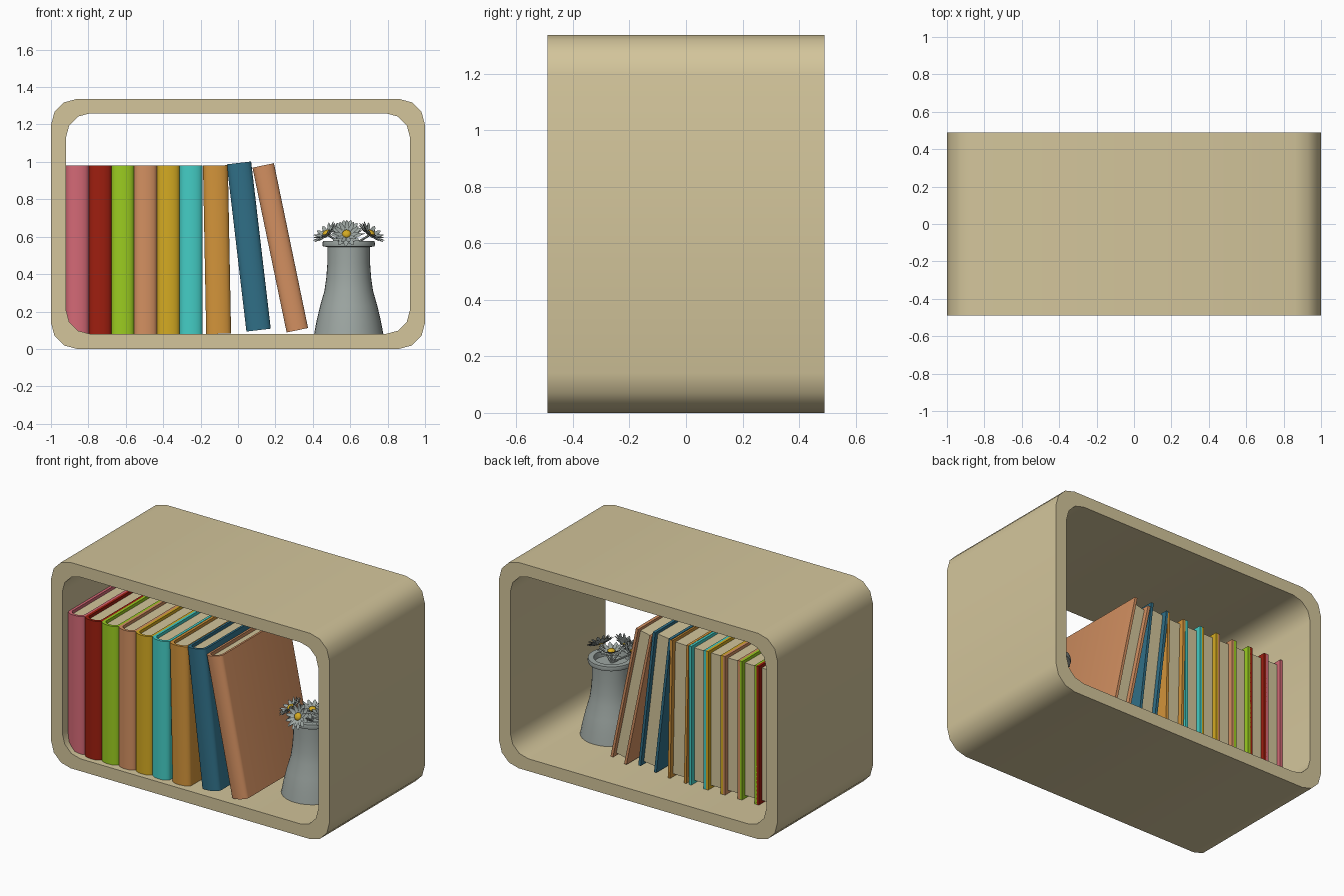
import bpy, bmesh, math
from mathutils import Matrix, Vector

if "Cube" in bpy.data.objects:
    bpy.data.objects.remove(bpy.data.objects["Cube"])


def material(name, rgb):
    lin = [((c / 255 + 0.055) / 1.055) ** 2.4 if c > 10 else c / 255 / 12.92 for c in rgb]
    m = bpy.data.materials.new(name)
    m.diffuse_color = (*lin, 1)
    m.use_nodes = True
    m.node_tree.nodes["Principled BSDF"].inputs["Base Color"].default_value = m.diffuse_color
    return m


MATS = {n: material(n, c) for n, c in {
    "light_wood": (211, 197, 155), "pink": (212, 105, 118), "dark_red": (158, 30, 15),
    "lime": (155, 204, 32), "copper": (211, 144, 97), "gold": (212, 170, 34),
    "turquoise": (68, 205, 197), "amber": (211, 148, 58), "deep_blue": (48, 111, 135),
    "grey": (157, 166, 162)}.items()}


def finish(bm, name, mats, angle=40):
    bmesh.ops.recalc_face_normals(bm, faces=bm.faces)
    me = bpy.data.meshes.new(name)
    bm.to_mesh(me)
    bm.free()
    for m in mats:
        me.materials.append(MATS[m])
    for p in me.polygons:
        p.use_smooth = True
    me.set_sharp_from_angle(angle=math.radians(angle))
    ob = bpy.data.objects.new(name, me)
    bpy.context.collection.objects.link(ob)
    return ob


def thick_strip(bm, outer, inner, to3d, a, b, closed):
    """Wall between two matching 2D outlines, extruded from a to b."""
    rows = [[bm.verts.new(to3d(p, t)) for p in line]
            for line, t in ((outer, a), (outer, b), (inner, b), (inner, a))]
    n = len(outer)
    for i in range(n if closed else n - 1):
        j = (i + 1) % n
        for k in range(4):
            r, s = rows[k], rows[(k + 1) % 4]
            bm.faces.new((r[i], r[j], s[j], s[i]))
    if not closed:
        bm.faces.new([r[0] for r in rows])
        bm.faces.new([r[-1] for r in rows])


# Shelf frame: rounded rectangular tube
def rounded_rect(x, z0, z1, r, seg=3):
    pts = []
    for k, (cx, cz) in enumerate(((x - r, z1 - r), (r - x, z1 - r), (r - x, z0 + r), (x - r, z0 + r))):
        for i in range(seg + 1):
            t = math.pi / 2 * (k + i / seg)
            pts.append((cx + r * math.cos(t), cz + r * math.sin(t)))
    return pts


bm = bmesh.new()
thick_strip(bm, rounded_rect(1, 0, 1.337, 0.14), rounded_rect(0.92, 0.08, 1.26, 0.13),
            lambda p, t: (p[0], t, p[1]), -0.49, 0.49, True)
finish(bm, "shelf_frame", ["light_wood"])


# Books: U-shaped cover with rounded spine, plus a recessed page block
def book(name, color, x, z, w, lean=0.0, h=0.9):
    bm = bmesh.new()

    def outline(inset):
        half = w / 2 - inset
        arc = []
        for i in range(9):
            t = math.pi * i / 8
            arc.append((w / 2 + half * math.cos(t), -0.425 + inset - 0.03 * math.sin(t)))
        return [(w / 2 + half, 0.24)] + arc + [(w / 2 - half, 0.24)]

    thick_strip(bm, outline(0), outline(0.017), lambda p, t: (*p, t), 0, h, False)
    cover_faces = len(bm.faces)
    pages = Matrix.LocRotScale(Vector((w / 2, -0.105, h / 2)), None,
                               Vector((w - 0.03, 0.63, h - 0.04)))
    bmesh.ops.create_cube(bm, size=1, matrix=pages)
    for i, f in enumerate(bm.faces):
        f.material_index = int(i >= cover_faces)
    ob = finish(bm, name, [color, "light_wood"])
    ob.location = (x, 0, z)
    ob.rotation_euler = (0, -math.radians(lean), 0)


for i, c in enumerate(("pink", "dark_red", "lime", "copper", "gold", "turquoise")):
    book(f"book_{c}", c, -0.92 + i * 0.1215, 0.08, 0.123)
book("book_amber", "amber", -0.17, 0.08, 0.133, 1.1)
book("book_deep_blue", "deep_blue", 0.045, 0.093, 0.131, 6.7)
book("book_copper_leaning", "copper", 0.26, 0.088, 0.117, 11.7)

# Vase: lathed profile
VX, VY = 0.592, -0.08
profile = [(0, 0.08), (0.185, 0.08), (0.172, 0.15), (0.153, 0.23), (0.13, 0.31), (0.12, 0.38),
           (0.114, 0.46), (0.114, 0.545), (0.138, 0.548), (0.141, 0.56), (0.138, 0.576),
           (0.105, 0.576), (0.1, 0.54), (0, 0.54)]
bm = bmesh.new()
vs = [bm.verts.new((r, 0, z)) for r, z in profile]
es = [bm.edges.new(p) for p in zip(vs, vs[1:])]
bmesh.ops.spin(bm, geom=vs + es, cent=(0, 0, 0), axis=(0, 0, 1), angle=2 * math.pi, steps=32)
bmesh.ops.remove_doubles(bm, verts=bm.verts, dist=1e-4)
finish(bm, "vase", ["grey"]).location = (VX, VY, 0)


# Daisies: two rings of cupped petals round a domed gold centre, with a stem
def daisy(name, offset, heading, tilt, size=0.085):
    bm = bmesh.new()
    for layer, (count, lift, scale) in enumerate(((13, 0.2, 1.0), (11, 0.5, 0.85))):
        for k in range(count):
            turn = Matrix.Rotation(2 * math.pi * (k + layer * 0.5) / count, 3, 'Z')
            s = size * scale
            rows = [[bm.verts.new(turn @ Vector((r * s, side * wd * s, lift * r * r * s + abs(side) * 0.004)))
                     for side in (-1, 0, 1)] for r, wd in ((0.12, 0.05), (0.6, 0.16), (0.85, 0.12))]
            tip = bm.verts.new(turn @ Vector((s, 0, lift * s)))
            for a, b in zip(rows, rows[1:]):
                for i in (0, 1):
                    bm.faces.new((a[i], a[i + 1], b[i + 1], b[i]))
            for i in (0, 1):
                bm.faces.new((rows[2][i], rows[2][i + 1], tip))
    n = len(bm.faces)
    bmesh.ops.create_uvsphere(bm, u_segments=12, v_segments=6, radius=0.024,
                              matrix=Matrix.Translation((0, 0, 0.012)) @ Matrix.Diagonal((1, 1, 0.6, 1)))
    for i, f in enumerate(bm.faces):
        f.material_index = int(i >= n)
    ob = finish(bm, name, ["grey", "gold"])
    ob.location = (VX + offset[0], VY + offset[1], offset[2])
    ob.rotation_euler = (0, math.radians(tilt), math.radians(heading))

    # stem from the flower down into the vase neck
    top, foot = ob.location.copy(), Vector((VX, VY, 0.54))
    d = top - foot
    bm = bmesh.new()
    bmesh.ops.create_cone(bm, cap_ends=True, segments=6, radius1=0.006, radius2=0.006, depth=d.length,
                          matrix=Matrix.Translation((top + foot) / 2) @ d.to_track_quat('Z', 'Y').to_matrix().to_4x4())
    finish(bm, name + "_stem", ["grey"])


daisy("daisy_middle", (0, 0, 0.605), 0, 4, 0.09)
for label, deg, tilt in (("left", 205, 38), ("front", 265, 58), ("right", 335, 38)):
    a = math.radians(deg)
    daisy(f"daisy_{label}", (0.125 * math.cos(a), 0.125 * math.sin(a), 0.61), deg, tilt)
